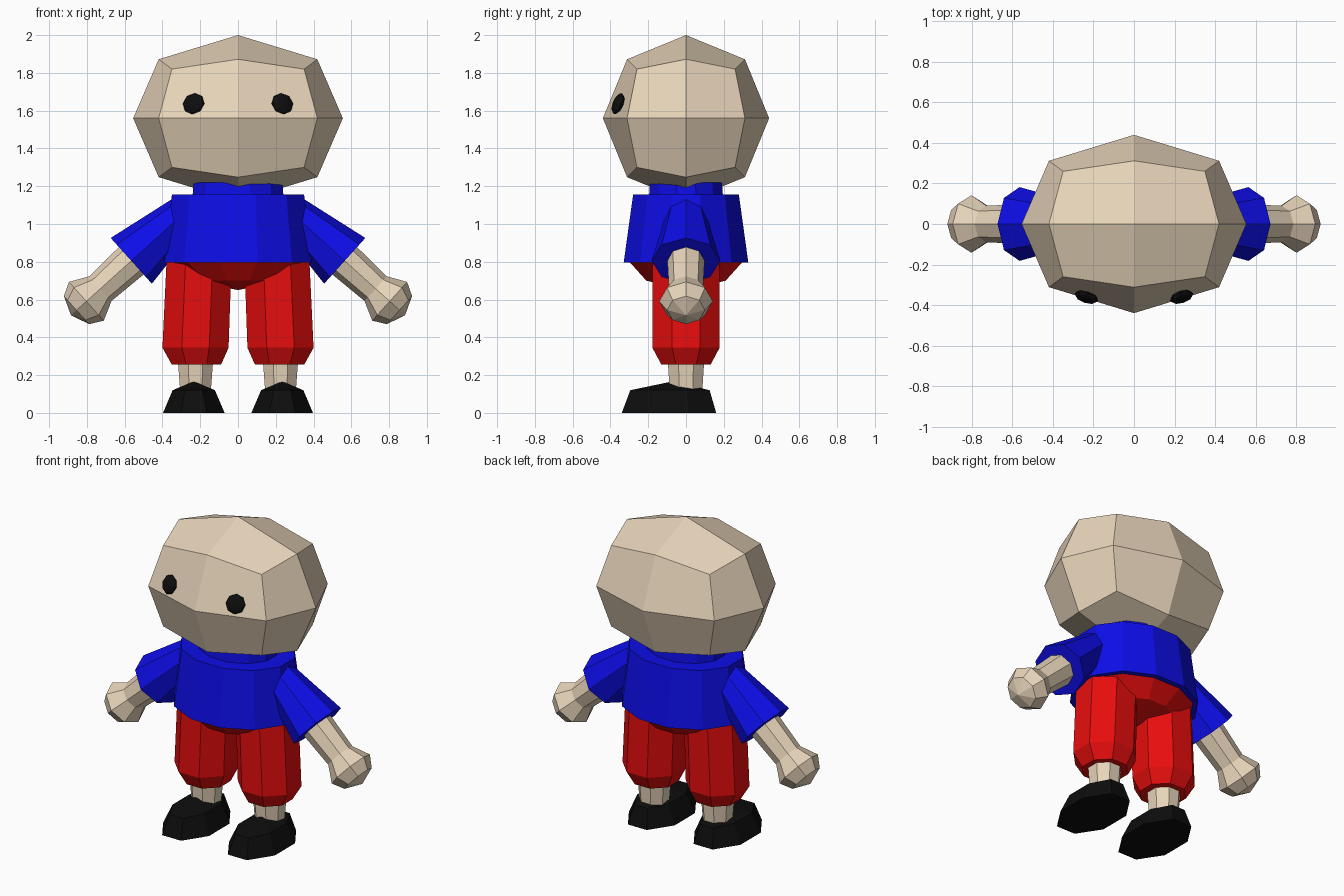
import bpy, bmesh, math
from mathutils import Matrix, Vector

if "Cube" in bpy.data.objects:
    bpy.data.objects.remove(bpy.data.objects["Cube"])


def material(name, rgb):
    m = bpy.data.materials.new(name)
    m.diffuse_color = (*rgb, 1)
    m.use_nodes = True
    m.node_tree.nodes["Principled BSDF"].inputs["Base Color"].default_value = m.diffuse_color
    return m


SKIN = material("skin", (0.80, 0.66, 0.49))
BLUE = material("shirt_blue", (0.004, 0.004, 0.80))
RED = material("shorts_red", (0.80, 0.004, 0.004))
BLACK = material("black", (0.004, 0.004, 0.004))


def finish(name, bm, mat, matrix=Matrix(), side=1):
    """Place the mesh, reflect it in x when side is -1, and make an object."""
    bmesh.ops.transform(bm, matrix=Matrix.Diagonal((side, 1, 1, 1)) @ matrix, verts=bm.verts)
    bmesh.ops.remove_doubles(bm, verts=bm.verts, dist=0.0005)
    bmesh.ops.recalc_face_normals(bm, faces=bm.faces)
    me = bpy.data.meshes.new(name)
    bm.to_mesh(me)
    bm.free()
    me.materials.append(mat)
    ob = bpy.data.objects.new(name, me)
    bpy.context.collection.objects.link(ob)
    return ob


def loft(name, rings, mat, n=8, flat=True, matrix=Matrix(), side=1):
    """Skin rings (x, y, z, half width, half depth); flat turns a side to the front."""
    bm = bmesh.new()
    k = 1 / math.cos(math.pi / n) if flat else 1
    off = 0.5 if flat else 0
    loops = []
    for cx, cy, z, rx, ry in rings:
        angles = [2 * math.pi * (i + off) / n for i in range(n)]
        loops.append([bm.verts.new((cx + rx * k * math.cos(a), cy + ry * k * math.sin(a), z))
                      for a in angles])
    for lo, hi in zip(loops, loops[1:]):
        for i in range(n):
            j = (i + 1) % n
            bm.faces.new((lo[i], lo[j], hi[j], hi[i]))
    for loop, ring in ((loops[0], rings[0]), (loops[-1], rings[-1])):
        if ring[3] > 0:
            bm.faces.new(loop)
    return finish(name, bm, mat, matrix, side)


# head: rounded cube with 24 faces
bm = bmesh.new()
bmesh.ops.create_cube(bm, size=2)
bmesh.ops.subdivide_edges(bm, edges=bm.edges[:], cuts=1, use_grid_fill=True)
reach = {1: (0.555, 0.44, 0.44), 2: (0.42, 0.312, 0.312), 3: (0.35, 0.26, 0.26)}
for v in bm.verts:
    r = reach[sum(abs(c) > 0.5 for c in v.co)]
    v.co = [c * s for c, s in zip(v.co, r)]
finish("head", bm, SKIN, Matrix.Translation((0, 0, 1.56)))

# shirt body with collar
loft("shirt", [(0, 0, 0.795, 0.39, 0.33), (0, 0, 1.155, 0.35, 0.28),
               (0, 0, 1.155, 0.24, 0.195), (0, 0, 1.22, 0.235, 0.19)], BLUE, n=12)

# seat of the shorts
loft("shorts_seat", [(0, 0, 0.80, 0.37, 0.30), (0, 0, 0.70, 0.23, 0.21),
                     (0, 0, 0.65, 0, 0)], RED, n=12)

for side, tag in ((-1, "left"), (1, "right")):
    # eye: flattened ball lying on the face
    bm = bmesh.new()
    bmesh.ops.create_uvsphere(bm, u_segments=8, v_segments=6, radius=0.06)
    turn = Vector((0.28, -0.87, 0.36)).to_track_quat('Z', 'Y').to_matrix().to_4x4()
    finish(tag + "_eye", bm, BLACK,
           Matrix.Translation((0.235, -0.36, 1.637)) @ turn @ Matrix.Diagonal((1, 1, 0.4, 1)), side)

    # arm: local z runs from the shoulder down to the hand, zero at the cuff
    arm = Matrix.Translation((0.565, 0, 0.805)) @ Matrix.Rotation(math.radians(132), 4, 'Y')
    loft(tag + "_sleeve", [(0, 0, -0.40, 0.095, 0.10), (0, 0, 0, 0.163, 0.182)],
         BLUE, flat=False, matrix=arm, side=side)
    loft(tag + "_arm_and_hand",
         [(0, 0, -0.10, 0.102, 0.102), (0, 0, 0.22, 0.088, 0.09), (0, 0, 0.32, 0.138, 0.142),
          (0, 0, 0.39, 0.10, 0.10), (0, 0, 0.43, 0, 0)],
         SKIN, flat=False, matrix=arm, side=side)

    # leg of the shorts, ankle and shoe
    loft(tag + "_shorts_leg",
         [(0.22, 0, 0.255, 0.13, 0.13), (0.225, 0, 0.345, 0.175, 0.178),
          (0.205, 0, 0.83, 0.172, 0.178)], RED, side=side)
    loft(tag + "_ankle", [(0.225, 0, 0.10, 0.08, 0.085), (0.225, 0, 0.30, 0.095, 0.098)],
         SKIN, side=side)
    loft(tag + "_shoe",
         [(0.234, -0.09, 0, 0.163, 0.25), (0.234, -0.085, 0.12, 0.112, 0.21),
          (0.234, -0.07, 0.167, 0, 0)], BLACK, side=side)
